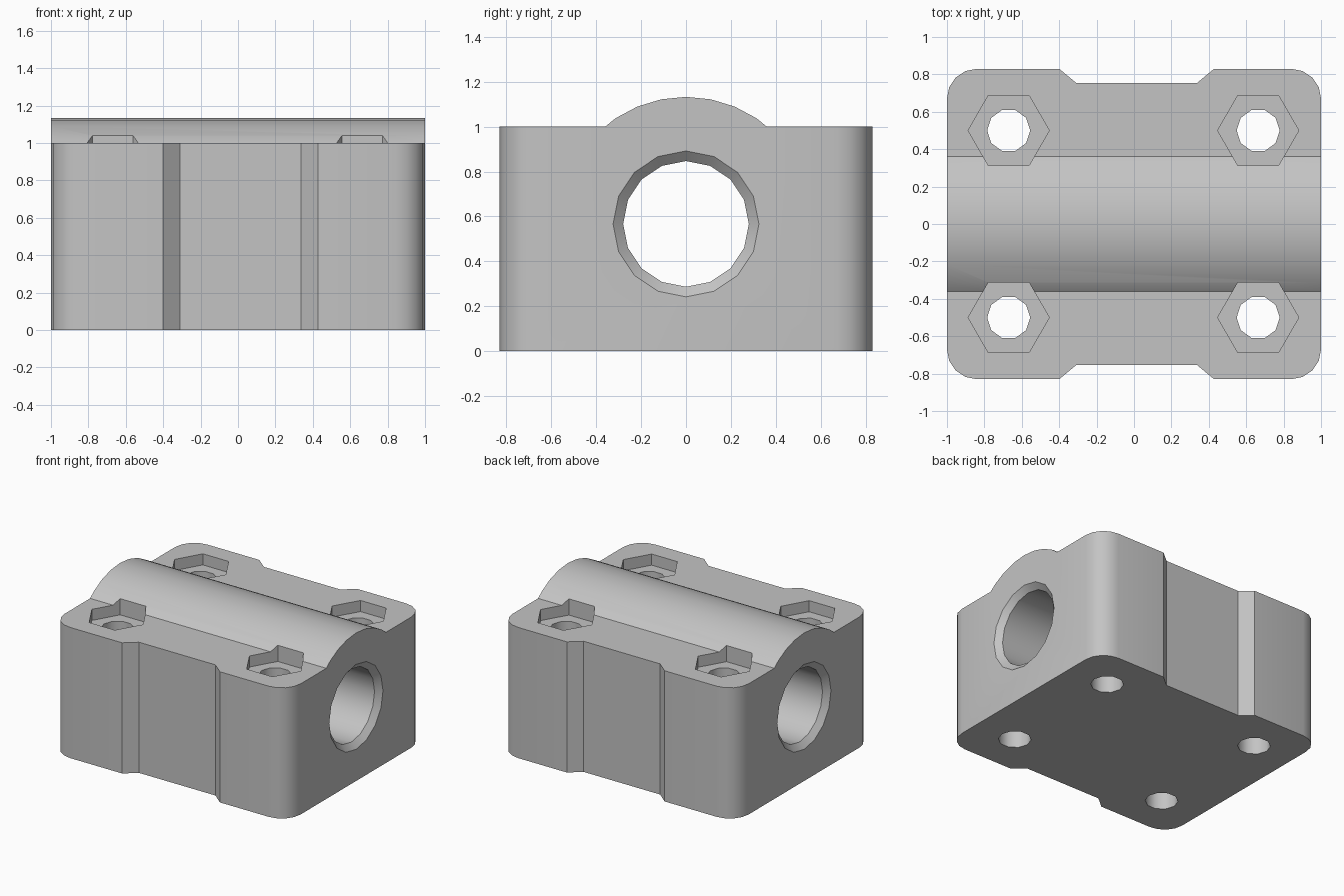
import bpy, bmesh
from math import sin, cos, pi, radians
from mathutils import Vector

cube = bpy.data.objects.get("Cube")
if cube:
    bpy.data.objects.remove(cube, do_unlink=True)

grey = bpy.data.materials.new("plain_grey")
grey.use_nodes = True
tone = (0.55, 0.55, 0.55, 1)
grey.diffuse_color = tone
grey.node_tree.nodes["Principled BSDF"].inputs["Base Color"].default_value = tone


def make_object(name, bm):
    bmesh.ops.recalc_face_normals(bm, faces=bm.faces[:])
    mesh = bpy.data.meshes.new(name)
    bm.to_mesh(mesh)
    bm.free()
    mesh.materials.append(grey)
    obj = bpy.data.objects.new(name, mesh)
    bpy.context.collection.objects.link(obj)
    return obj


def loft(name, rings):
    """Closed solid through a row of matching rings."""
    bm = bmesh.new()
    loops = [[bm.verts.new(p) for p in ring] for ring in rings]
    n = len(loops[0])
    for a, b in zip(loops, loops[1:]):
        for i in range(n):
            j = (i + 1) % n
            bm.faces.new((a[i], a[j], b[j], b[i]))
    bm.faces.new(loops[0])
    bm.faces.new(loops[-1])
    return make_object(name, bm)


def ring(radius, sides):
    return [(radius * cos(2 * pi * i / sides), radius * sin(2 * pi * i / sides))
            for i in range(sides)]


def cut(target, tool, operation="DIFFERENCE"):
    tool.hide_render = True
    mod = target.modifiers.new(tool.name, "BOOLEAN")
    mod.operation = operation
    mod.solver = "EXACT"
    mod.object = tool
    bpy.context.view_layer.objects.active = target
    bpy.ops.object.modifier_apply(modifier=mod.name)
    bpy.data.objects.remove(tool, do_unlink=True)


AXIS_Z = 0.567
RIDGE_R = 0.566
HALF_Y = 0.83
NOTCH_Y = 0.755
CORNER_R = 0.16


# Plan outline: rounded corners and a shallow notch on both long sides
def corner(sx, sy):
    pts = [(sx * (1 - CORNER_R + CORNER_R * cos(pi * k / 8)),
            sy * (HALF_Y - CORNER_R + CORNER_R * sin(pi * k / 8))) for k in range(5)]
    return pts if sx * sy > 0 else pts[::-1]


notch = [(-0.40, HALF_Y), (-0.31, NOTCH_Y), (0.338, NOTCH_Y), (0.428, HALF_Y)]
outline = (corner(1, 1) + notch[::-1] + corner(-1, 1) + corner(-1, -1)
           + [(x, -y) for x, y in notch] + corner(1, -1))
block = loft("bearing_block", [[(x, y, z) for x, y in outline] for z in (0, 1.3)])

# End profile: flat shoulders with a round ridge along x
last = radians(33.75)
edge_y = RIDGE_R * sin(last) + (AXIS_Z + RIDGE_R * cos(last) - 1) / 0.821
arc = [(RIDGE_R * sin(pi * k / 16), AXIS_Z + RIDGE_R * cos(pi * k / 16))
       for k in range(-3, 4)]
profile = [(-1, -0.2), (-1, 1), (-edge_y, 1)] + arc + [(edge_y, 1), (1, 1), (1, -0.2)]
cut(block, loft("ridge_profile", [[(x, y, z) for y, z in profile] for x in (-1.2, 1.2)]),
    "INTERSECT")

# Shaft bore with a chamfer at each end
stations = [(-1.04, 0.37), (-0.96, 0.28), (0.96, 0.28), (1.04, 0.37)]
cut(block, loft("shaft_bore", [[(x, y, AXIS_Z + z) for y, z in ring(r, 16)]
                               for x, r in stations]))

# Four bolt holes with hexagonal nut pockets
for cx in (-0.67, 0.664):
    for cy in (-0.5, 0.5):
        for name, r, sides, low in (("nut_pocket", 0.217, 6, 0.915),
                                    ("bolt_hole", 0.115, 10, -0.2)):
            cut(block, loft(name, [[(cx + x, cy + y, z) for x, y in ring(r, sides)]
                                   for z in (low, 1.4)]))

# Smooth rounds, keep the hard edges
bpy.ops.object.select_all(action="DESELECT")
block.select_set(True)
bpy.context.view_layer.objects.active = block
bpy.ops.object.shade_smooth_by_angle(angle=radians(38))
